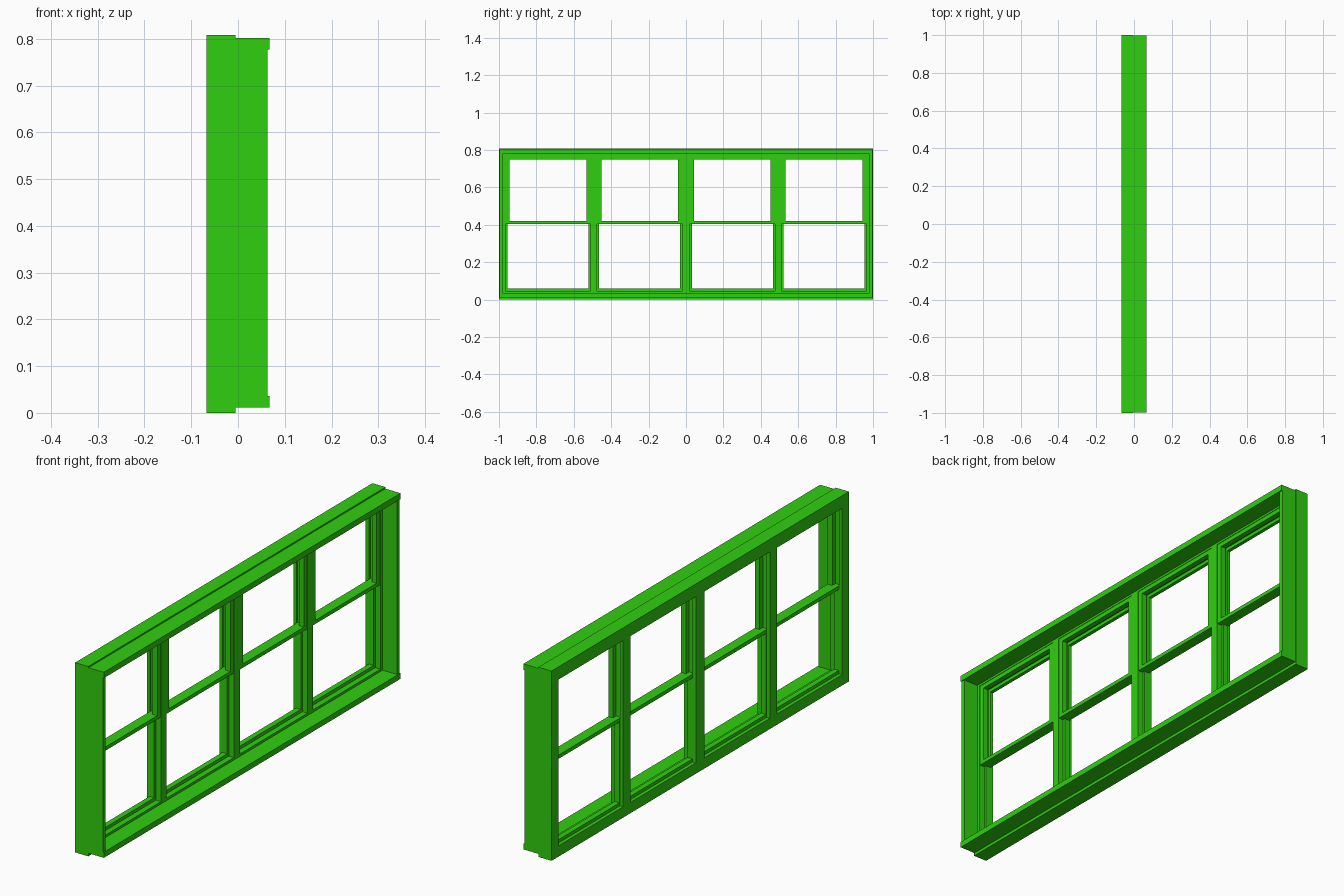
import bpy
import bmesh

cube = bpy.data.objects.get("Cube")
if cube:
    bpy.data.objects.remove(cube, do_unlink=True)

green = bpy.data.materials.new("window green")
green.use_nodes = True
COLOUR = (0.03, 0.62, 0.005, 1)
green.diffuse_color = COLOUR
green.node_tree.nodes["Principled BSDF"].inputs["Base Color"].default_value = COLOUR


def finish(name, bm):
    bmesh.ops.recalc_face_normals(bm, faces=bm.faces)
    mesh = bpy.data.meshes.new(name)
    bm.to_mesh(mesh)
    bm.free()
    mesh.materials.append(green)
    obj = bpy.data.objects.new(name, mesh)
    bpy.context.collection.objects.link(obj)
    return obj


def rect(bm, x, y0, y1, z0, z1):
    return [bm.verts.new((x, y, z)) for y, z in ((y0, z0), (y1, z0), (y1, z1), (y0, z1))]


def box(name, x0, x1, y0, y1, z0, z1):
    bm = bmesh.new()
    a, b = (rect(bm, x, y0, y1, z0, z1) for x in (x0, x1))
    bm.faces.new(a)
    bm.faces.new(b)
    for i in range(4):
        j = (i + 1) % 4
        bm.faces.new((a[i], a[j], b[j], b[i]))
    return finish(name, bm)


def ring(name, x0, x1, outer, inner):
    """Rectangular frame; outer and inner are (y0, y1, z0, z1)."""
    bm = bmesh.new()
    loops = [rect(bm, x0, *outer), rect(bm, x1, *outer),
             rect(bm, x1, *inner), rect(bm, x0, *inner)]
    for k in range(4):
        a, b = loops[k], loops[(k + 1) % 4]
        for i in range(4):
            j = (i + 1) % 4
            bm.faces.new((a[i], a[j], b[j], b[i]))
    return finish(name, bm)


BACK, SASH_BACK, SASH_MID, STEP, FACE, LIP = -0.067, -0.052, -0.029, -0.005, 0.063, 0.067

# Outer frame: wide casing, stepped sash pocket, shallower lining
ring("casing", BACK, SASH_BACK, (-1, 1, 0, 0.808), (-0.955, 0.955, 0.046, 0.754))
ring("sash_pocket", SASH_BACK, STEP, (-1, 1, 0, 0.808), (-0.965, 0.965, 0.046, 0.768))
ring("lining", STEP, FACE, (-0.998, 0.998, 0.012, 0.802), (-0.98, 0.98, 0.036, 0.777))

# Raised lips on the head and the sill
box("head_lip", FACE, LIP, -0.998, 0.998, 0.777, 0.802)
box("sill_lip", FACE, LIP, -0.998, 0.998, 0.012, 0.036)

# Mullions: a post with a wider flange
mullions = [(-0.493, 0.018, 0.025), (0, 0.02, 0.03), (0.493, 0.018, 0.025)]
for i, (y, post, flange) in enumerate(mullions, 1):
    box(f"mullion_post_{i}", SASH_BACK, STEP, y - post, y + post, 0.046, 0.768)
    box(f"mullion_flange_{i}", BACK, SASH_BACK, y - flange, y + flange, 0.046, 0.754)

# Sashes: the upper one stands forward of the lower one in every bay
edges = [-0.965]
for y, post, flange in mullions:
    edges += [y - post, y + post]
edges.append(0.965)
for i in range(4):
    y0, y1 = edges[2 * i], edges[2 * i + 1]
    ring(f"upper_sash_{i + 1}", SASH_MID, STEP - 0.002, (y0, y1, 0.404, 0.768),
         (y0 + 0.022, y1 - 0.022, 0.42, 0.75))
    ring(f"lower_sash_{i + 1}", SASH_BACK, SASH_MID, (y0, y1, 0.046, 0.42),
         (y0 + 0.011, y1 - 0.011, 0.06, 0.404))
